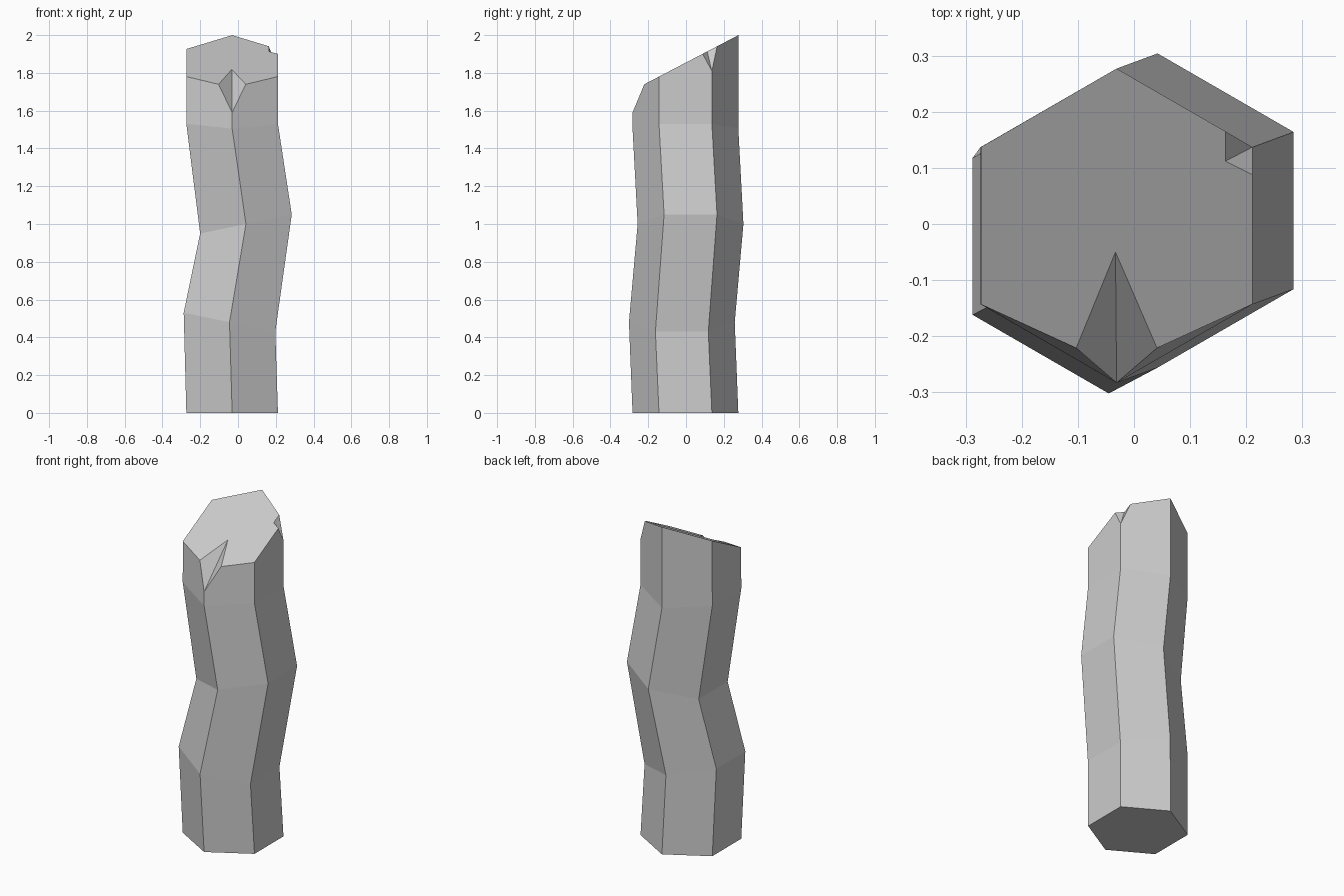
import bpy, bmesh, math

if "Cube" in bpy.data.objects:
    bpy.data.objects.remove(bpy.data.objects["Cube"])

R = 0.28
# bent hexagonal rings: centre x, y, z, tilt along x, drop at front/back corners
RINGS = [(-0.031, -0.003, 0.0, 0.0, 0.0),
         (-0.045, -0.022, 0.48, -0.207, 0.0),
         (0.042, 0.024, 1.0, 0.207, 0.0),
         (-0.031, -0.003, 1.53, 0.0, 0.025)]

bm = bmesh.new()


def ring(cx, cy, cz, tilt, drop):
    # corners counter-clockwise from the front one
    out = []
    for i in range(6):
        a = math.radians(-90 + 60 * i)
        dx, dy = R * math.cos(a), R * math.sin(a)
        z = cz + tilt * dx - (drop if i % 3 == 0 else 0)
        out.append(bm.verts.new((cx + dx, cy + dy, z)))
    return out


def top(x, y):
    # point on the slanted cut
    return bm.verts.new((x, y, 1.855 + 0.522 * y))


# post shaft
rings = [ring(*r) for r in RINGS]
bm.faces.new(rings[0][::-1])
for lo, hi in zip(rings, rings[1:]):
    for i in range(6):
        j = (i + 1) % 6
        bm.faces.new((lo[i], lo[j], hi[j], hi[i]))

# corners of the slanted top, with front notch and right chip
front_low = bm.verts.new((-0.031, -0.283, 1.59))
notch_in = bm.verts.new((-0.033, -0.05, 1.818))
notch_r, notch_l = top(0.041, -0.221), top(-0.103, -0.221)
fr, back, bl, fl = (top(0.211, -0.143), top(-0.031, 0.277),
                    top(-0.273, 0.137), top(-0.273, -0.143))
chip_low = bm.verts.new((0.211, 0.137, 1.81))
chip_r, chip_in, chip_b = top(0.211, 0.088), top(0.163, 0.112), top(0.163, 0.165)

# upper sides
r = rings[3]
for f in ((r[0], r[1], fr, notch_r, front_low),
          (r[1], r[2], chip_low, chip_r, fr),
          (r[2], r[3], back, chip_b, chip_low),
          (r[3], r[4], bl, back),
          (r[4], r[5], fl, bl),
          (r[5], r[0], front_low, notch_l, fl),
          # notch and chip walls
          (front_low, notch_r, notch_in), (front_low, notch_in, notch_l),
          (chip_low, chip_in, chip_r), (chip_low, chip_b, chip_in),
          # slanted top
          (notch_r, fr, chip_r, chip_in, chip_b, back, bl, fl, notch_l, notch_in)):
    bm.faces.new(f)

bmesh.ops.recalc_face_normals(bm, faces=bm.faces)
mesh = bpy.data.meshes.new("bent_post")
bm.to_mesh(mesh)
bm.free()
bpy.context.collection.objects.link(bpy.data.objects.new("bent_post", mesh))
